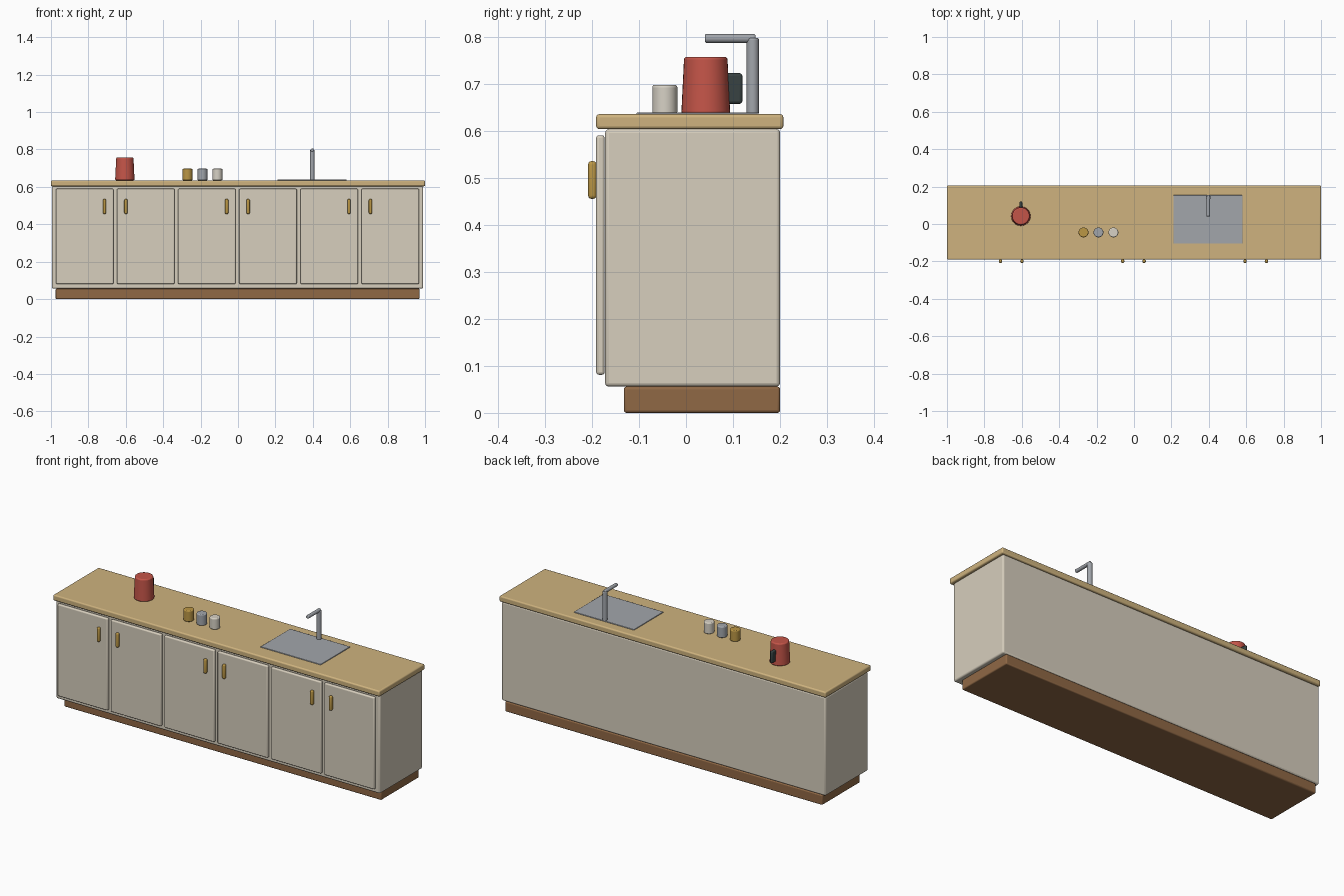
import bpy, math

if "Cube" in bpy.data.objects:
    bpy.data.objects.remove(bpy.data.objects["Cube"])


def material(name, rgb):
    m = bpy.data.materials.new(name)
    m.diffuse_color = (*rgb, 1)
    m.use_nodes = True
    m.node_tree.nodes["Principled BSDF"].inputs["Base Color"].default_value = m.diffuse_color
    return m


CREAM = material("cream paint", (0.68, 0.62, 0.51))
OAK = material("oak worktop", (0.62, 0.45, 0.21))
BROWN = material("brown plinth", (0.28, 0.14, 0.06))
BRASS = material("brass", (0.50, 0.31, 0.06))
STEEL = material("steel", (0.36, 0.38, 0.41))
RED = material("red enamel", (0.55, 0.09, 0.065))
DARK = material("dark plastic", (0.04, 0.055, 0.055))
WHITE = material("off white", (0.68, 0.64, 0.56))


def finish(obj, name, mat, bevel, segments=3):
    obj.name = name
    obj.data.materials.append(mat)
    if bevel:
        b = obj.modifiers.new("rounded edges", "BEVEL")
        b.width = bevel
        b.segments = segments
        b.limit_method = "ANGLE"
        b.angle_limit = math.radians(40)
    bpy.ops.object.shade_smooth_by_angle(angle=math.radians(35))
    return obj


def box(name, mat, x, y, z, bevel=0.0, segments=3):
    """Box from (min, max) ranges on each axis."""
    r = (x, y, z)
    bpy.ops.mesh.primitive_cube_add(size=1, location=[(a + b) / 2 for a, b in r])
    obj = bpy.context.object
    obj.scale = [b - a for a, b in r]
    bpy.ops.object.transform_apply(location=False, rotation=False, scale=True)
    return finish(obj, name, mat, bevel, segments)


def round_part(name, mat, loc, r1, r2, depth, bevel, rot=(0, 0, 0)):
    bpy.ops.mesh.primitive_cone_add(vertices=32, radius1=r1, radius2=r2,
                                    depth=depth, location=loc, rotation=rot)
    return finish(bpy.context.object, name, mat, bevel)


# Cabinet body, plinth and worktop
box("plinth", BROWN, (-0.975, 0.97), (-0.132, 0.2), (0, 0.056), 0.006)
box("cabinet_body", CREAM, (-0.995, 0.99), (-0.172, 0.2), (0.056, 0.603), 0.008)
box("worktop", OAK, (-1, 1), (-0.191, 0.207), (0.603, 0.635), 0.007)

# Six doors, handles paired on facing edges
for i in range(6):
    cx = -0.82 + i * 0.3268
    box(f"door_{i + 1}", CREAM, (cx - 0.154, cx + 0.154), (-0.191, -0.173),
        (0.081, 0.59), 0.006)
    hx = cx + (0.106 if i % 2 == 0 else -0.106)
    box(f"handle_{i + 1}", BRASS, (hx - 0.009, hx + 0.009), (-0.208, -0.19),
        (0.455, 0.535), 0.007)

# Sink plate and tap
box("sink", STEEL, (0.211, 0.58), (-0.105, 0.154), (0.632, 0.639), 0.002, 2)
round_part("tap_column", STEEL, (0.397, 0.142, 0.716), 0.013, 0.013, 0.162, 0.004)
round_part("tap_spout", STEEL, (0.397, 0.094, 0.796), 0.0095, 0.0095, 0.108, 0.004,
           (math.radians(90), 0, 0))

# Kettle with its grip at the back
round_part("kettle", RED, (-0.605, 0.042, 0.696), 0.052, 0.046, 0.122, 0.006)
box("kettle_grip", DARK, (-0.613, -0.597), (0.078, 0.12), (0.657, 0.722), 0.006)

# Row of jars
for i, (name, mat) in enumerate((("brass_jar", BRASS), ("steel_jar", STEEL),
                                 ("white_jar", WHITE))):
    round_part(name, mat, (-0.27 + i * 0.08, -0.045, 0.666), 0.0265, 0.0265, 0.062, 0.005)
